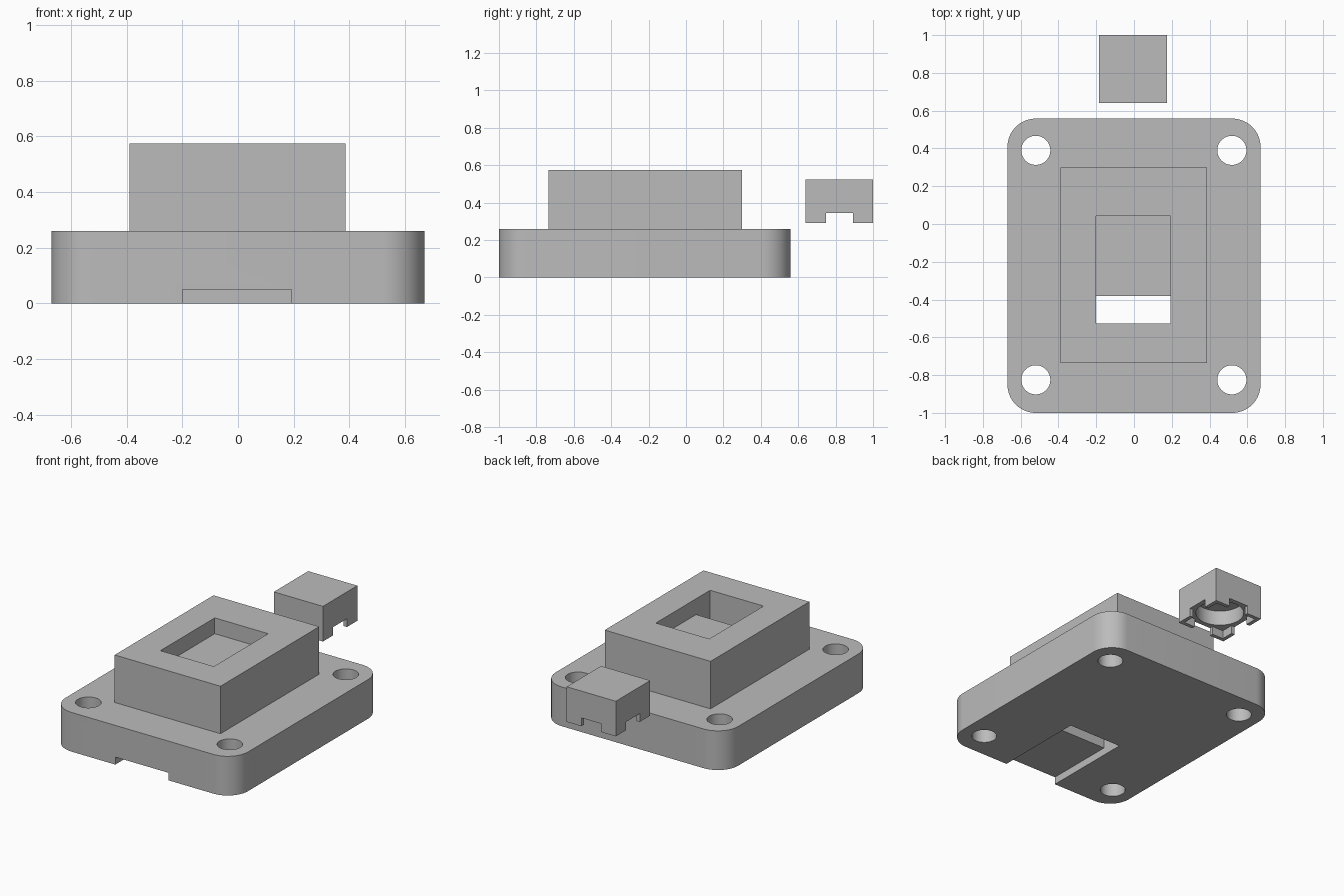
import bpy, bmesh, math

if "Cube" in bpy.data.objects:
    bpy.data.objects.remove(bpy.data.objects["Cube"])

grey = bpy.data.materials.new("plain grey")
grey.diffuse_color = (0.5, 0.5, 0.5, 1)
grey.use_nodes = True
grey.node_tree.nodes["Principled BSDF"].inputs["Base Color"].default_value = grey.diffuse_color


def prism(name, pts, lo, hi, axis="z"):
    """Extrude a closed 2D outline from lo to hi along z (xy outline) or x (yz outline)."""
    put = (lambda p, h: (p[0], p[1], h)) if axis == "z" else (lambda p, h: (h, p[0], p[1]))
    bm = bmesh.new()
    a = [bm.verts.new(put(p, lo)) for p in pts]
    b = [bm.verts.new(put(p, hi)) for p in pts]
    bm.faces.new(a)
    bm.faces.new(b)
    for i in range(len(pts)):
        j = (i + 1) % len(pts)
        bm.faces.new((a[i], a[j], b[j], b[i]))
    bmesh.ops.recalc_face_normals(bm, faces=bm.faces)
    me = bpy.data.meshes.new(name)
    bm.to_mesh(me)
    bm.free()
    ob = bpy.data.objects.new(name, me)
    bpy.context.collection.objects.link(ob)
    me.materials.append(grey)
    return ob


def rect(x0, x1, y0, y1):
    return [(x0, y0), (x1, y0), (x1, y1), (x0, y1)]


def circle(cx, cy, r, n=48):
    return [(cx + r * math.cos(2 * math.pi * i / n), cy + r * math.sin(2 * math.pi * i / n))
            for i in range(n)]


def rounded(x0, x1, y0, y1, r, n=16):
    pts = []
    corners = [(x1 - r, y1 - r), (x0 + r, y1 - r), (x0 + r, y0 + r), (x1 - r, y0 + r)]
    for k, (cx, cy) in enumerate(corners):
        for i in range(n + 1):
            t = math.pi / 2 * (k + i / n)
            pts.append((cx + r * math.cos(t), cy + r * math.sin(t)))
    return pts


def boolean(ob, tool, op="DIFFERENCE"):
    """Apply a boolean and remove the helper."""
    m = ob.modifiers.new("bool", "BOOLEAN")
    m.operation, m.object, m.solver = op, tool, "EXACT"
    tool.hide_render = True
    bpy.ops.object.select_all(action="DESELECT")
    bpy.context.view_layer.objects.active = ob
    ob.select_set(True)
    bpy.ops.object.modifier_apply(modifier=m.name)
    bpy.data.objects.remove(tool)


def smooth(ob):
    bpy.ops.object.select_all(action="DESELECT")
    bpy.context.view_layer.objects.active = ob
    ob.select_set(True)
    bpy.ops.object.shade_smooth_by_angle(angle=math.radians(30))


# Base plate with raised block
base = prism("mounting_base", rounded(-0.67, 0.67, -1.0, 0.558, 0.15), 0, 0.26)
boolean(base, prism("raised_block", rect(-0.39, 0.386, -0.735, 0.3), 0.15, 0.575), "UNION")

# Four screw holes
for x in (-0.52, 0.518):
    for y in (-0.825, 0.39):
        boolean(base, prism("screw_hole", circle(x, y, 0.077), -0.1, 0.4))

# Top pocket, drop hole and bottom slot as one side profile
channel = [(-1.1, -0.1), (-0.38, -0.1), (-0.38, 0.47), (0.042, 0.47),
           (0.042, 0.7), (-0.527, 0.7), (-0.527, 0.05), (-1.1, 0.05)]
boolean(base, prism("channel", channel, -0.2, 0.192, "x"))
smooth(base)

# Small cap behind the base: shallow square recess, round bore, notch in each side
cx, cy, h = -0.005, 0.82, 0.18
cap = prism("cap", rect(cx - h, cx + h, cy - h, cy + h), 0.29, 0.523)
w = h - 0.025
boolean(cap, prism("recess", rect(cx - w, cx + w, cy - w, cy + w), 0.2, 0.345))
boolean(cap, prism("bore", circle(cx, cy, 0.148), 0.25, 0.445))
n = 0.072
boolean(cap, prism("notch_x", rect(cx - 0.3, cx + 0.3, cy - n, cy + n), 0.2, 0.345))
boolean(cap, prism("notch_y", rect(cx - n, cx + n, cy - 0.3, cy + 0.3), 0.2, 0.345))
smooth(cap)
